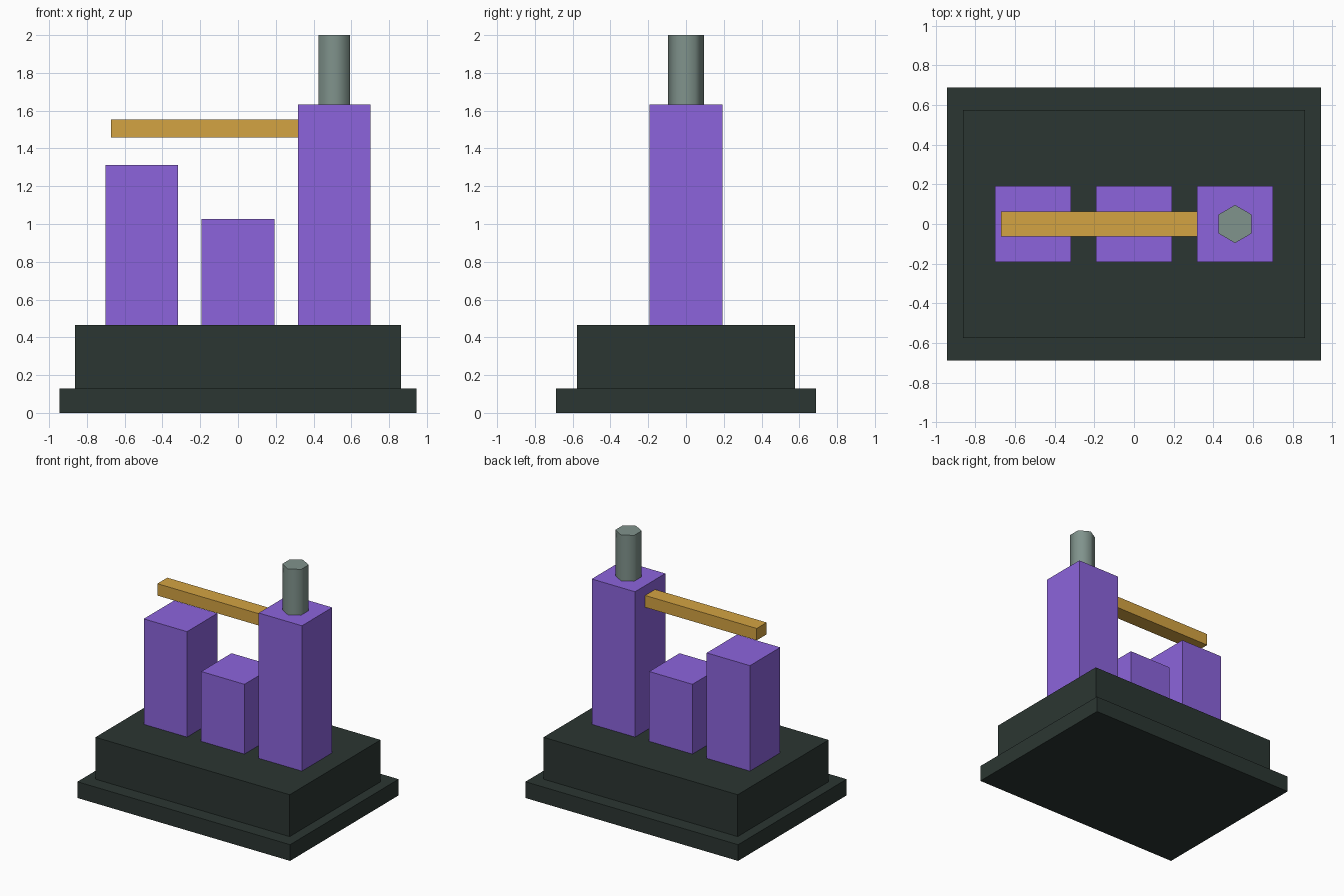
import bpy
import math

if "Cube" in bpy.data.objects:
    bpy.data.objects.remove(bpy.data.objects["Cube"])


def make_material(name, rgb):
    # sRGB 0-255 to linear colour
    linear = [((c / 255 + 0.055) / 1.055) ** 2.4 for c in rgb]
    mat = bpy.data.materials.new(name)
    mat.diffuse_color = (*linear, 1)
    mat.use_nodes = True
    mat.node_tree.nodes["Principled BSDF"].inputs["Base Color"].default_value = mat.diffuse_color
    return mat


dark = make_material("dark_green", (43, 54, 50))
purple = make_material("purple", (140, 100, 220))
gold = make_material("gold", (212, 163, 66))
grey_green = make_material("grey_green", (128, 147, 140))


def box(name, x, half_x, half_y, z0, z1, mat):
    bpy.ops.mesh.primitive_cube_add(size=2, location=(x, 0, (z0 + z1) / 2))
    obj = bpy.context.object
    obj.name = name
    obj.scale = (half_x, half_y, (z1 - z0) / 2)
    bpy.ops.object.transform_apply(location=False, rotation=False, scale=True)
    obj.data.materials.append(mat)
    return obj


# Stepped base
box("base_plinth", 0, 0.944, 0.688, 0, 0.13, dark)
box("base_block", 0, 0.862, 0.576, 0.13, 0.466, dark)

# Three square towers of different heights
for name, x, top in (("left_tower", -0.51, 1.312),
                     ("middle_tower", 0, 1.026),
                     ("right_tower", 0.51, 1.632)):
    box(name, x, 0.192, 0.192, 0.466, top, purple)

# Horizontal beam running into the right tower
box("beam", 0, 0.672, 0.063, 1.458, 1.553, gold)

# Six-sided chimney with smooth sides and sharp rim
bpy.ops.mesh.primitive_cylinder_add(vertices=6, radius=0.096, depth=0.368,
                                    location=(0.51, 0, 1.816))
chimney = bpy.context.object
chimney.name = "chimney"
chimney.data.materials.append(grey_green)
bpy.ops.object.shade_smooth_by_angle(angle=math.radians(65))
